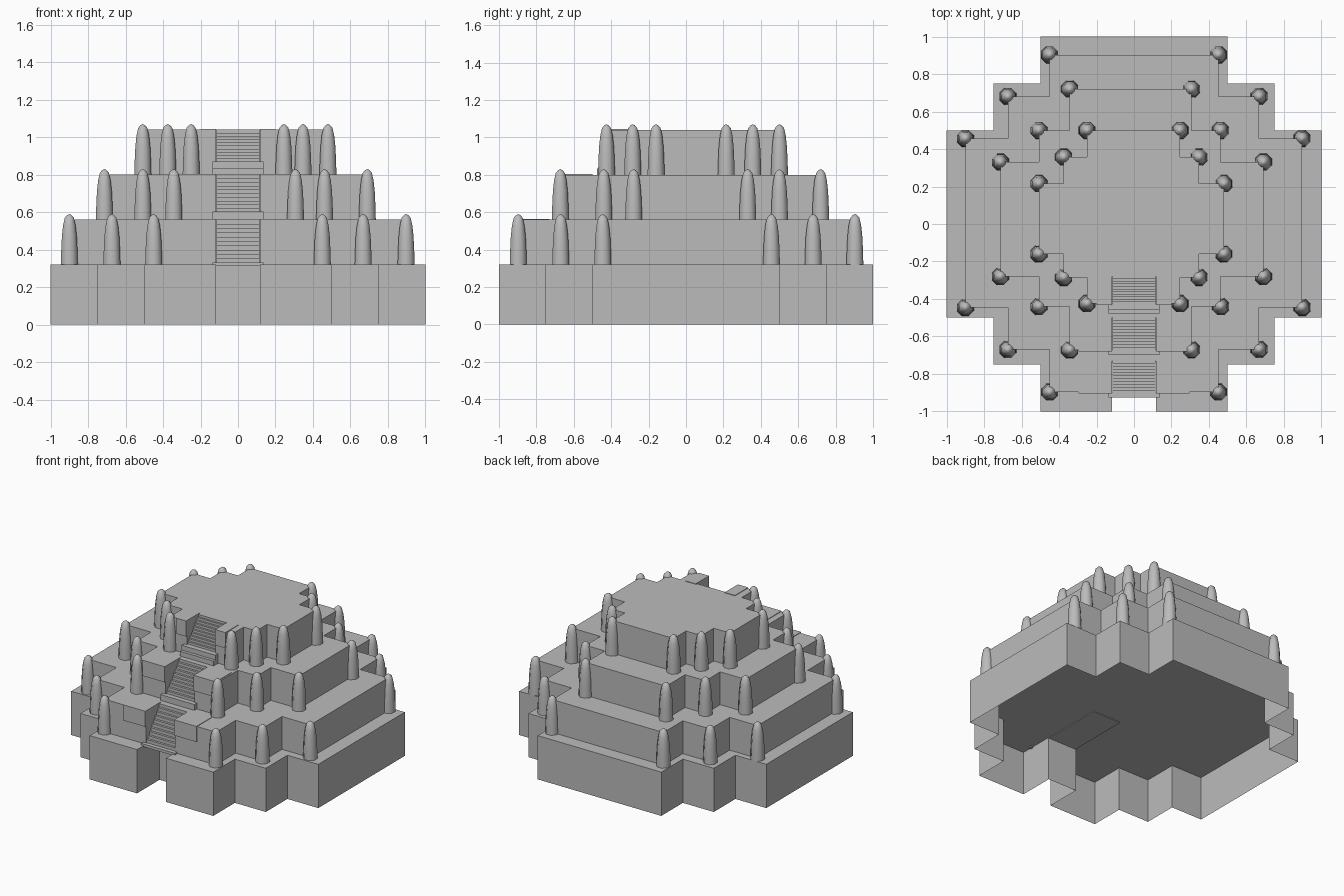
import bpy, bmesh, math

cube = bpy.data.objects.get("Cube")
if cube:
    bpy.data.objects.remove(cube, do_unlink=True)

stone = bpy.data.materials.new("grey_stone")
stone.use_nodes = True
GREY = (0.5, 0.5, 0.5, 1)
stone.diffuse_color = GREY
stone.node_tree.nodes["Principled BSDF"].inputs["Base Color"].default_value = GREY

STAIR_X = 0.117


def finish(bm, name):
    bmesh.ops.recalc_face_normals(bm, faces=bm.faces)
    mesh = bpy.data.meshes.new(name)
    bm.to_mesh(mesh)
    bm.free()
    mesh.materials.append(stone)
    obj = bpy.data.objects.new(name, mesh)
    bpy.context.collection.objects.link(obj)
    return obj


def extrude_outline(name, points, offset, open_start=False):
    """Extrude a closed outline of 3D points along an offset."""
    bm = bmesh.new()
    face = bm.faces.new([bm.verts.new(p) for p in points])
    result = bmesh.ops.extrude_face_region(bm, geom=[face], use_keep_orig=True)
    moved = [g for g in result["geom"] if isinstance(g, bmesh.types.BMVert)]
    bmesh.ops.translate(bm, verts=moved, vec=offset)
    if open_start:
        bmesh.ops.delete(bm, geom=[face], context='FACES_ONLY')
    return finish(bm, name)


def box(name, x0, x1, y0, y1, z0, z1):
    outline = [(x0, y0, z0), (x1, y0, z0), (x1, y1, z0), (x0, y1, z0)]
    return extrude_outline(name, outline, (0, 0, z1 - z0))


def quarter(xs, ys):
    """Stepped corner from the front or back edge out to the side edge."""
    return [(xs[0], ys[0]), (xs[0], ys[1]), (xs[1], ys[1]), (xs[1], ys[2]), (xs[2], ys[2])]


def tier(name, left, right, front, back, z0, z1, notch_y):
    """Stepped platform, open underneath, with a slot for the stair."""
    slot = [(-STAIR_X, front[0]), (-STAIR_X, notch_y), (STAIR_X, notch_y), (STAIR_X, front[0])]
    outline = (slot + quarter(right, front) + quarter(right, back)[::-1]
               + quarter(left, back) + quarter(left, front)[::-1])
    extrude_outline(name, [(x, y, z0) for x, y in outline], (0, 0, z1 - z0), True)


def spire(name, x, y, z):
    """Tapered eight-sided bullet-shaped pillar."""
    profile = [(0.049, 0), (0.047, 0.07), (0.043, 0.15), (0.036, 0.21),
               (0.026, 0.25), (0.012, 0.265)]
    sides = 8
    bm = bmesh.new()
    rings = []
    for r, h in profile:
        angles = [math.tau * (i + 0.5) / sides for i in range(sides)]
        rings.append([bm.verts.new((x + r * math.cos(a), y + r * math.sin(a), z + h)) for a in angles])
    for low, high in zip(rings, rings[1:]):
        for i in range(sides):
            j = (i + 1) % sides
            bm.faces.new((low[i], low[j], high[j], high[i]))
    tip = bm.verts.new((x, y, z + 0.27))
    for i in range(sides):
        bm.faces.new((rings[-1][i], rings[-1][(i + 1) % sides], tip))
    bm.faces.new(rings[0][::-1])
    obj = finish(bm, name)
    for o in bpy.context.selected_objects:
        o.select_set(False)
    obj.select_set(True)
    bpy.context.view_layer.objects.active = obj
    bpy.ops.object.shade_smooth_by_angle(angle=math.radians(60))


# Hollow base
tier("base", (-0.5, -0.75, -1), (0.5, 0.75, 1), (-1, -0.75, -0.5), (1, 0.75, 0.5), 0, 0.32, -0.74)

# Upper tiers: name, left, right, front, back, bottom, top, stair slot depth
tiers = [
    ("lower_tier", (-0.45, -0.673, -0.9), (0.45, 0.668, 0.897),
     (-0.897, -0.67, -0.445), (0.903, 0.68, 0.457), 0.32, 0.56, -0.73),
    ("middle_tier", (-0.343, -0.508, -0.713), (0.307, 0.462, 0.69),
     (-0.672, -0.44, -0.28), (0.72, 0.5, 0.33), 0.56, 0.80, -0.5),
    ("top_tier", (-0.25, -0.375, -0.508), (0.245, 0.347, 0.48),
     (-0.425, -0.285, -0.16), (0.5, 0.357, 0.215), 0.80, 1.04, -0.28),
]
block_widths = (0.297, 0.297, 0.2)
for spec, block_x in zip(tiers, block_widths):
    name, left, right, front, back, z0, z1, notch = spec
    tier(*spec)
    # Spires on the outer corners
    for xside, xs in (("left", right), ("right", left)):
        for yside, ys in (("front", front), ("back", back)):
            for i in range(3):
                spire(f"{name}_spire_{yside}_{xside}_{i + 1}", xs[i], ys[i], z0)
    # Blocks flanking the stair
    for side, s in (("left", 1), ("right", -1)):
        x0, x1 = sorted((s * STAIR_X, s * block_x))
        box(f"{name}_stair_block_{side}", x0, x1, front[0] - 0.008, notch, z1 - 0.11, z1 + 0.004)

# Stair in three flights: start y, start z, end y, end z
flights = [(-0.908, 0.33, -0.73, 0.56), (-0.675, 0.60, -0.5, 0.80), (-0.43, 0.87, -0.28, 1.04)]
steps = 10
path = [(-0.908, 0.315)]
for y0, z0, y1, z1 in flights:
    path.append((y0, z0))
    for i in range(steps):
        y = y0 + (y1 - y0) * (i + 1) / (steps + 1)
        path += [(y, z0 + (z1 - z0) * i / steps), (y, z0 + (z1 - z0) * (i + 1) / steps)]
    path.append((y1, z1))
    if y1 < -0.3:
        nxt = flights[flights.index((y0, z0, y1, z1)) + 1]
        path.append((nxt[0], z1))
path.append((-0.28, 0.315))
extrude_outline("stair", [(-STAIR_X + 0.002, y, z) for y, z in path], (2 * STAIR_X - 0.004, 0, 0))

# Wide bottom steps of each flight
for i, (y0, y1, z0, z1) in enumerate([(-0.925, -0.9, 0.312, 0.332),
                                      (-0.70, -0.672, 0.56, 0.603),
                                      (-0.477, -0.428, 0.80, 0.835),
                                      (-0.455, -0.428, 0.835, 0.87)]):
    box(f"wide_step_{i + 1}", -0.137, 0.137, y0, y1, z0, z1)
